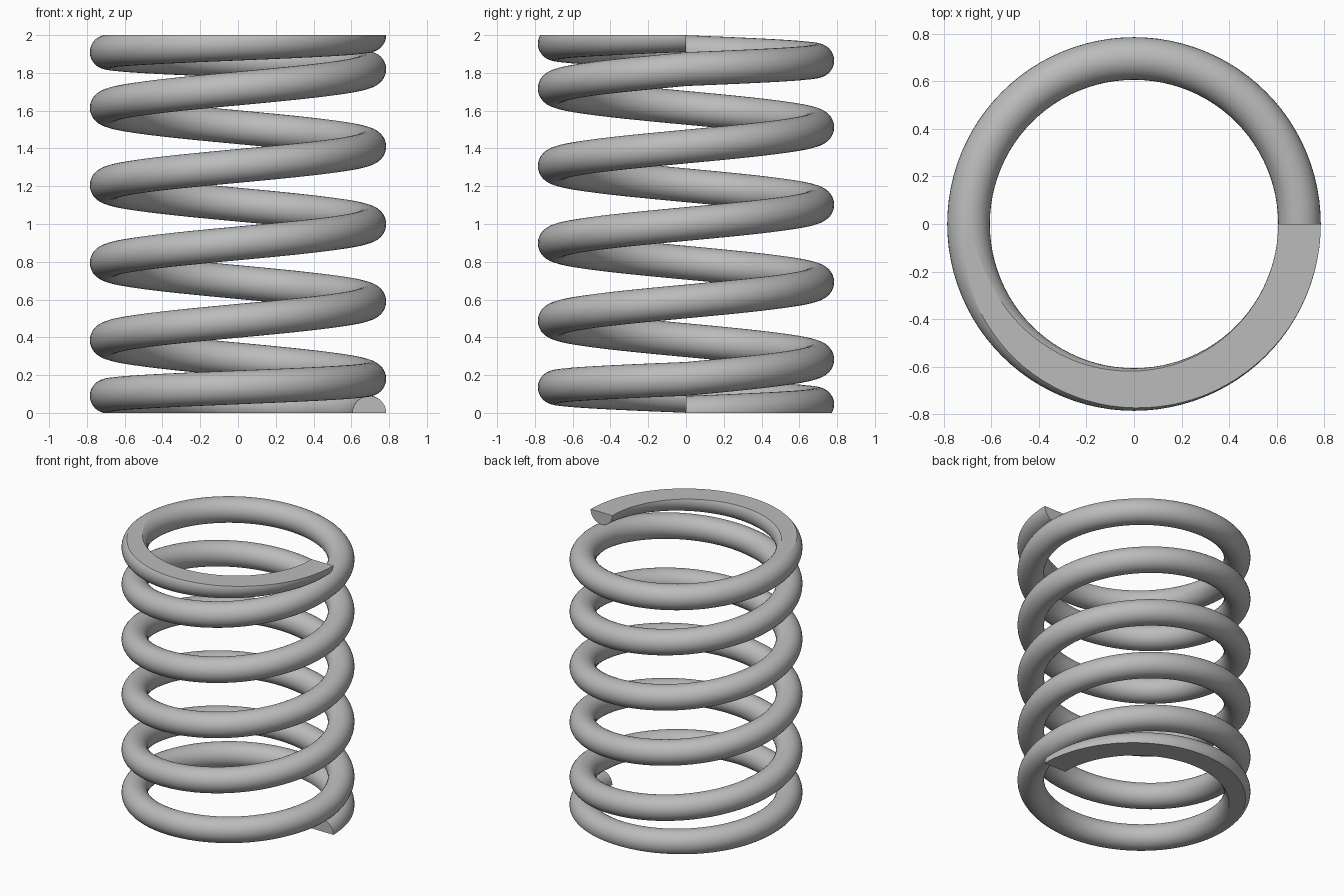
import bpy
import bmesh
from math import radians
from mathutils import Matrix

cube = bpy.data.objects.get("Cube")
if cube:
    bpy.data.objects.remove(cube, do_unlink=True)

COIL_RADIUS = 0.695
WIRE_RADIUS = 0.0895
HEIGHT = 2.0
TURNS = 6
STEPS = 96          # rings per turn
SIDES = 32          # sides of the wire
END_PITCH = 0.18    # closed end turns
PITCH = (HEIGHT - 2 * END_PITCH) / (TURNS - 2)


def centre_height(turn):
    """Wire centre: close-wound first and last turns, open turns between."""
    first = min(turn, 1)
    last = max(turn - (TURNS - 1), 0)
    return (first + last) * END_PITCH + (turn - first - last) * PITCH


def wire_ring(bm, turn):
    matrix = (Matrix.Rotation(radians(360 * turn), 4, 'Z')
              @ Matrix.Translation((COIL_RADIUS, 0, centre_height(turn)))
              @ Matrix.Rotation(radians(90), 4, 'X'))
    return bmesh.ops.create_circle(bm, segments=SIDES, radius=WIRE_RADIUS,
                                   matrix=matrix)["verts"]


# Wire swept along the helix
bm = bmesh.new()
rings = [wire_ring(bm, i / STEPS) for i in range(TURNS * STEPS + 1)]
for a, b in zip(rings, rings[1:]):
    for i in range(SIDES):
        j = (i + 1) % SIDES
        bm.faces.new((a[i], a[j], b[j], b[i]))
for face in bm.faces:
    face.smooth = True

# Wire ends
flats = [bm.faces.new(rings[0]), bm.faces.new(rings[-1])]

# Ground flat at the bottom and top
for height, direction in ((0, -1), (HEIGHT, 1)):
    bmesh.ops.bisect_plane(bm, geom=bm.verts[:] + bm.edges[:] + bm.faces[:],
                           dist=1e-5, plane_co=(0, 0, height),
                           plane_no=(0, 0, direction), clear_outer=True)
    rim = [e for e in bm.edges if e.is_boundary]
    flats += bmesh.ops.holes_fill(bm, edges=rim, sides=0)["faces"]
bmesh.ops.recalc_face_normals(bm, faces=bm.faces[:])

# Crisp borders around the flat faces
for face in flats:
    if face.is_valid:
        face.smooth = False
        for edge in face.edges:
            edge.smooth = False

mesh = bpy.data.meshes.new("coil_spring")
bm.to_mesh(mesh)
bm.free()
spring = bpy.data.objects.new("coil_spring", mesh)
bpy.context.collection.objects.link(spring)

# Plain grey steel
steel = bpy.data.materials.new("grey_steel")
steel.use_nodes = True
colour = (0.5, 0.5, 0.5, 1)
steel.diffuse_color = colour
steel.node_tree.nodes["Principled BSDF"].inputs["Base Color"].default_value = colour
mesh.materials.append(steel)
